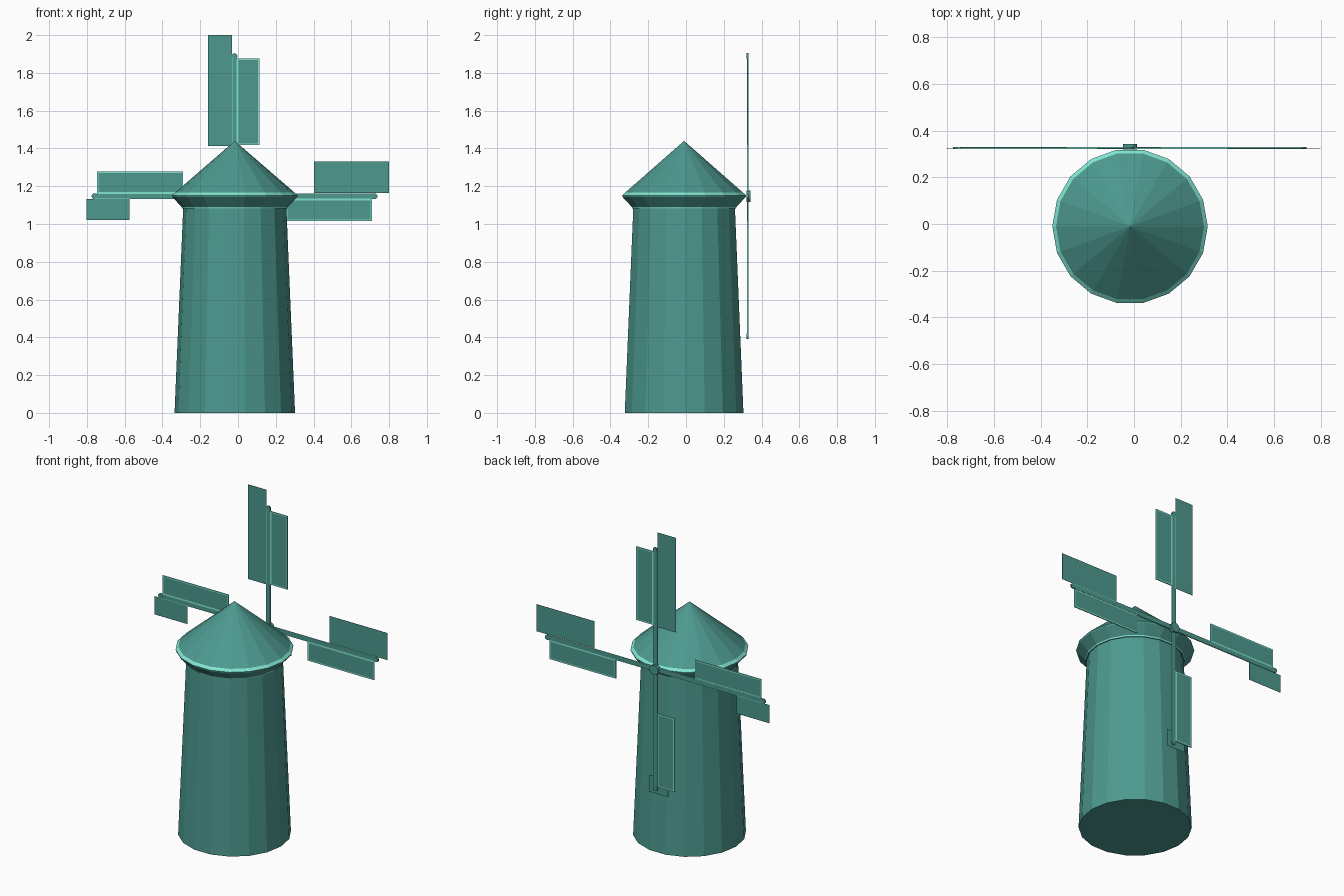
import bpy, bmesh, math
from mathutils import Vector

old = bpy.data.objects.get("Cube")
if old:
    bpy.data.objects.remove(old, do_unlink=True)


def flat_colour(name, rgb):
    mat = bpy.data.materials.new(name)
    mat.use_nodes = True
    mat.diffuse_color = (*rgb, 1)
    mat.node_tree.nodes["Principled BSDF"].inputs["Base Color"].default_value = mat.diffuse_color
    return mat


COLOURS = [flat_colour("teal", (0.073, 0.318, 0.274)),
           flat_colour("pale mint", (0.22, 0.78, 0.63))]
TEAL, MINT = 0, 1

AXIS = Vector((-0.017, -0.01, 0))      # centre line of the tower
HUB = Vector((-0.018, 0.325, 1.147))   # centre of the sail cross
SIDES = 18


def finish(bm, name):
    bmesh.ops.recalc_face_normals(bm, faces=bm.faces)
    mesh = bpy.data.meshes.new(name)
    bm.to_mesh(mesh)
    bm.free()
    for mat in COLOURS:
        mesh.materials.append(mat)
    obj = bpy.data.objects.new(name, mesh)
    bpy.context.collection.objects.link(obj)
    return obj


def turned(name, profile, mint_bands=()):
    """Closed faceted solid from (radius, height) pairs, bottom to top."""
    bm = bmesh.new()
    rings = []
    for r, z in profile:
        count = SIDES if r else 1
        rings.append([bm.verts.new(AXIS + Vector((r * math.cos(a), r * math.sin(a), z)))
                      for a in (math.tau * i / SIDES for i in range(count))])
    for band, (low, high) in enumerate(zip(rings, rings[1:])):
        for i in range(SIDES):
            j = (i + 1) % SIDES
            top = [high[j], high[i]] if len(high) > 1 else [high[0]]
            face = bm.faces.new([low[i], low[j]] + top)
            face.material_index = MINT if band in mint_bands else TEAL
    for ring in (rings[0], rings[-1]):
        if len(ring) > 1:
            bm.faces.new(ring)
    return finish(bm, name)


def plate(name, x0, x1, z0, z1, y=0.0, thick=0.001, border=0.0):
    """Thin upright board placed relative to the hub, with an optional mint border."""
    bm = bmesh.new()
    bmesh.ops.create_cube(bm, size=1)
    bmesh.ops.scale(bm, vec=(x1 - x0, thick, z1 - z0), verts=bm.verts)
    bmesh.ops.translate(bm, vec=HUB + Vector(((x0 + x1) / 2, y, (z0 + z1) / 2)), verts=bm.verts)
    if border:
        bm.normal_update()
        panels = [f for f in bm.faces if abs(f.normal.y) > 0.9]
        bmesh.ops.inset_individual(bm, faces=panels, thickness=border)
        for f in bm.faces:
            f.material_index = TEAL if f in panels else MINT
    return finish(bm, name)


def disc(name, radius, depth, offset):
    """Short round boss facing the back."""
    bm = bmesh.new()
    bmesh.ops.create_cone(bm, cap_ends=True, segments=12, radius1=radius, radius2=radius, depth=depth)
    for v in bm.verts:
        x, y, z = v.co
        v.co = HUB + Vector(offset) + Vector((x, z, y))
    return finish(bm, name)


# Tower and roof, with a pale collar and eaves edge
turned("tower", [(0.319, 0), (0.273, 1.09)])
turned("roof", [(0.279, 1.083), (0.282, 1.091), (0.331, 1.143), (0.333, 1.152), (0.317, 1.166), (0, 1.44)],
       mint_bands=(0, 3))

# Hub and the crossed arms, edged in mint
disc("hub", 0.03, 0.022, (0, 0.006, 0))
REACH, HALF = 0.742, 0.014
plate("horizontal_arm", -REACH, REACH, -HALF, HALF, 0.001, 0.008, border=0.004)
plate("vertical_arm", -HALF, HALF, -REACH, REACH, 0.001, 0.008, border=0.004)
for name, dx, dz in (("top", 0, 1), ("bottom", 0, -1), ("left", 1, 0), ("right", -1, 0)):
    disc(name + "_arm_tip", 0.015, 0.009, (dx * REACH, 0.001, dz * REACH))

# Matching framed sail boards, one along each arm
NEAR, FAR, OUTER, FRAME = 0.272, 0.728, 0.131, 0.011
for name, box in (("top", (HALF, OUTER, NEAR, FAR)),
                  ("bottom", (-OUTER, -HALF, -FAR, -NEAR)),
                  ("left", (NEAR, FAR, -OUTER, -HALF)),
                  ("right", (-FAR, -NEAR, HALF, OUTER))):
    plate(name + "_sail", *box, thick=0.006, border=FRAME)

# Odd-sized boards patched onto the other edges
plate("top_patch", -0.14, -HALF, 0.265, 0.853)
plate("left_patch", 0.42, 0.818, 0.017, 0.185)
plate("right_patch", -0.785, -0.557, -0.127, -HALF)
plate("bottom_patch", -0.085, 0.044, -0.775, -0.67, -0.004)
